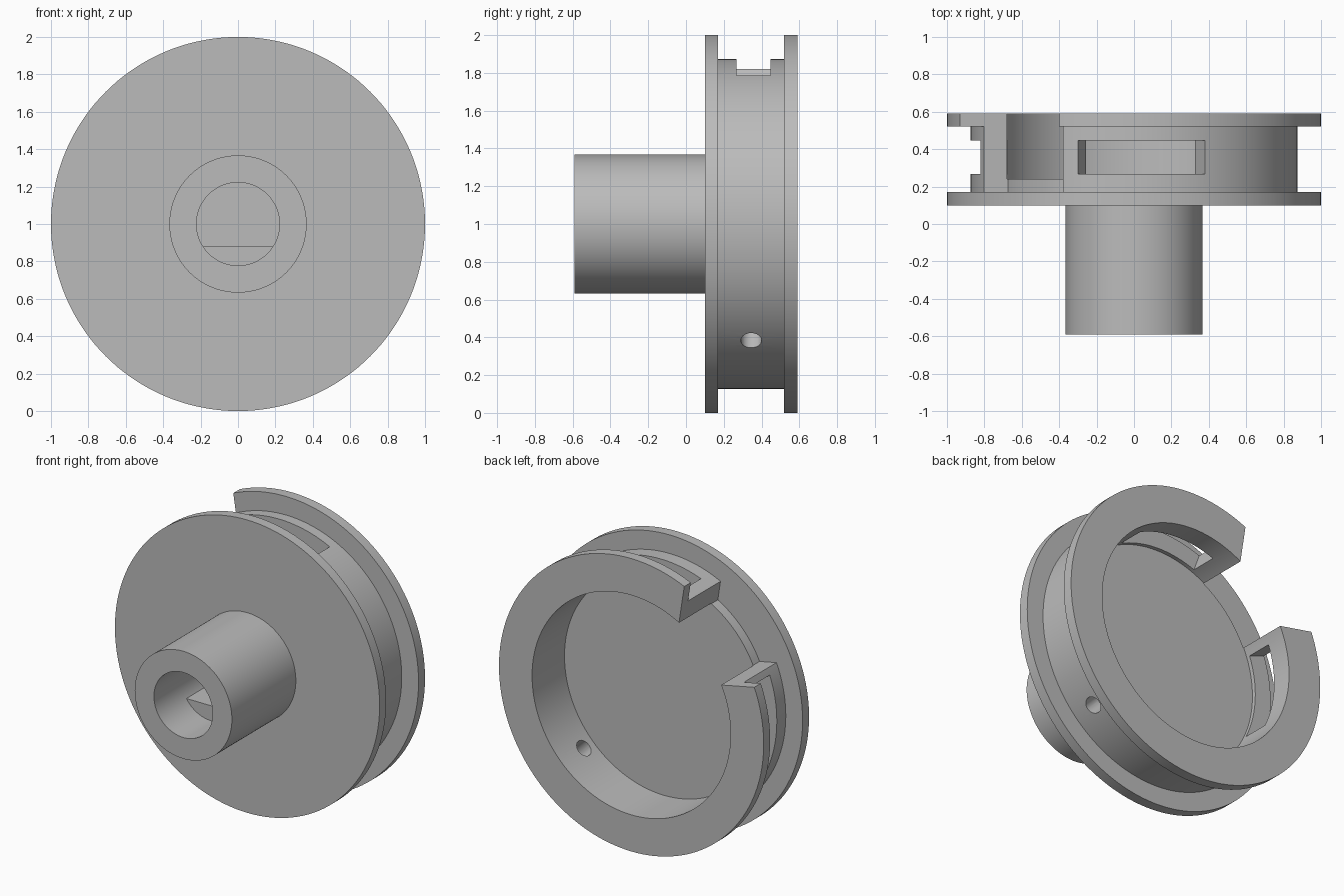
import bpy, bmesh
from math import sin, cos, pi, radians, degrees, atan2, sqrt
from mathutils import Vector, Matrix

if "Cube" in bpy.data.objects:
    bpy.data.objects.remove(bpy.data.objects["Cube"])

AXIS_Z = 1.0          # height of the spool axis
HUB_R, CAVITY_R, BORE_R = 0.873, 0.75, 0.222

grey = bpy.data.materials.new("plain grey")
grey.use_nodes = True
grey.diffuse_color = (0.5, 0.5, 0.5, 1)
grey.node_tree.nodes["Principled BSDF"].inputs["Base Color"].default_value = (0.5, 0.5, 0.5, 1)


def make_object(name, bm):
    bmesh.ops.recalc_face_normals(bm, faces=bm.faces)
    mesh = bpy.data.meshes.new(name)
    bm.to_mesh(mesh)
    bm.free()
    mesh.materials.append(grey)
    obj = bpy.data.objects.new(name, mesh)
    bpy.context.collection.objects.link(obj)
    return obj


def lathe(name, profile, steps=144):
    """Spin a closed (radius, y) profile about the spool axis."""
    bm = bmesh.new()
    verts = [bm.verts.new((r, y, AXIS_Z)) for r, y in profile]
    edges = [bm.edges.new(pair) for pair in zip(verts, verts[1:])]
    bmesh.ops.spin(bm, geom=verts + edges, cent=(0, 0, AXIS_Z), axis=(0, 1, 0),
                   angle=2 * pi, steps=steps)
    bmesh.ops.remove_doubles(bm, verts=bm.verts, dist=1e-4)
    return make_object(name, bm)


def prism(name, outline, y0, y1):
    """Extrude an (x, height above axis) outline along y."""
    bm = bmesh.new()
    face = bm.faces.new([bm.verts.new((x, y0, AXIS_Z + z)) for x, z in outline])
    new = bmesh.ops.extrude_face_region(bm, geom=[face])["geom"]
    bmesh.ops.translate(bm, vec=(0, y1 - y0, 0),
                        verts=[v for v in new if isinstance(v, bmesh.types.BMVert)])
    return make_object(name, bm)


def arc(r, a0, a1, n=24):
    return [(r * cos(radians(a0 + (a1 - a0) * i / n)),
             r * sin(radians(a0 + (a1 - a0) * i / n))) for i in range(n + 1)]


def cut(target, cutter):
    mod = target.modifiers.new(cutter.name, 'BOOLEAN')
    mod.operation, mod.solver, mod.object = 'DIFFERENCE', 'EXACT', cutter
    bpy.context.view_layer.objects.active = target
    bpy.ops.object.modifier_apply(modifier=mod.name)
    bpy.data.objects.remove(cutter)


# Spool: shaft with blind bore, two flanges, grooved hub and open cavity
spool = lathe("spool_body", [
    (0, 0.10), (BORE_R, 0.10), (BORE_R, -0.59), (0.367, -0.59), (0.367, 0.10),
    (1, 0.10), (1, 0.17), (HUB_R, 0.17), (HUB_R, 0.52), (1, 0.52),
    (1, 0.59), (CAVITY_R, 0.59), (CAVITY_R, 0.24), (0, 0.24)])

# Wide gap through the hub wall and back flange, leaving the cavity floor
upper_in, upper_out = Vector((-0.36, 0.655)), Vector((-0.40, 0.916))
lower_in, lower_out = Vector((-0.68, 0.32)), Vector((-0.93, 0.37))
angle = lambda p: degrees(atan2(p.y, p.x))
outline = arc(CAVITY_R - 0.004, angle(upper_in), angle(lower_in))
outline += [lower_in.lerp(lower_out, 1.6), (-1.1, 1.1), upper_in.lerp(upper_out, 1.6)]
cut(spool, prism("gap_cutter", outline, 0.17, 0.8))

# Slots through the hub wall, one each side of the gap
for start, end in ((64.2, 110.1), (159.9, 205.8)):
    ring = arc(0.70, start, end) + arc(0.93, end, start)
    cut(spool, prism("slot_cutter", ring, 0.267, 0.447))

# Small round hole through the hub wall, opposite the gap
bm = bmesh.new()
direction = Vector((1, 0, -1)).normalized()
place = Matrix.Translation(Vector((0, 0.345, AXIS_Z)) + direction * 0.81)
bmesh.ops.create_cone(bm, cap_ends=True, segments=32, radius1=0.055, radius2=0.055, depth=0.3,
                      matrix=place @ direction.to_track_quat('Z', 'Y').to_matrix().to_4x4())
cut(spool, make_object("hole_cutter", bm))

# Flat that turns the inner part of the bore into a D shape
flat_z, flat_r = -0.12, BORE_R + 0.01
half = degrees(atan2(sqrt(flat_r ** 2 - flat_z ** 2), -flat_z))
flat = prism("bore_flat", arc(flat_r, 270 - half, 270 + half), -0.29, 0.11)

for obj in (spool, flat):
    bpy.ops.object.select_all(action='DESELECT')
    obj.select_set(True)
    bpy.context.view_layer.objects.active = obj
    bpy.ops.object.shade_smooth_by_angle(angle=radians(30))
